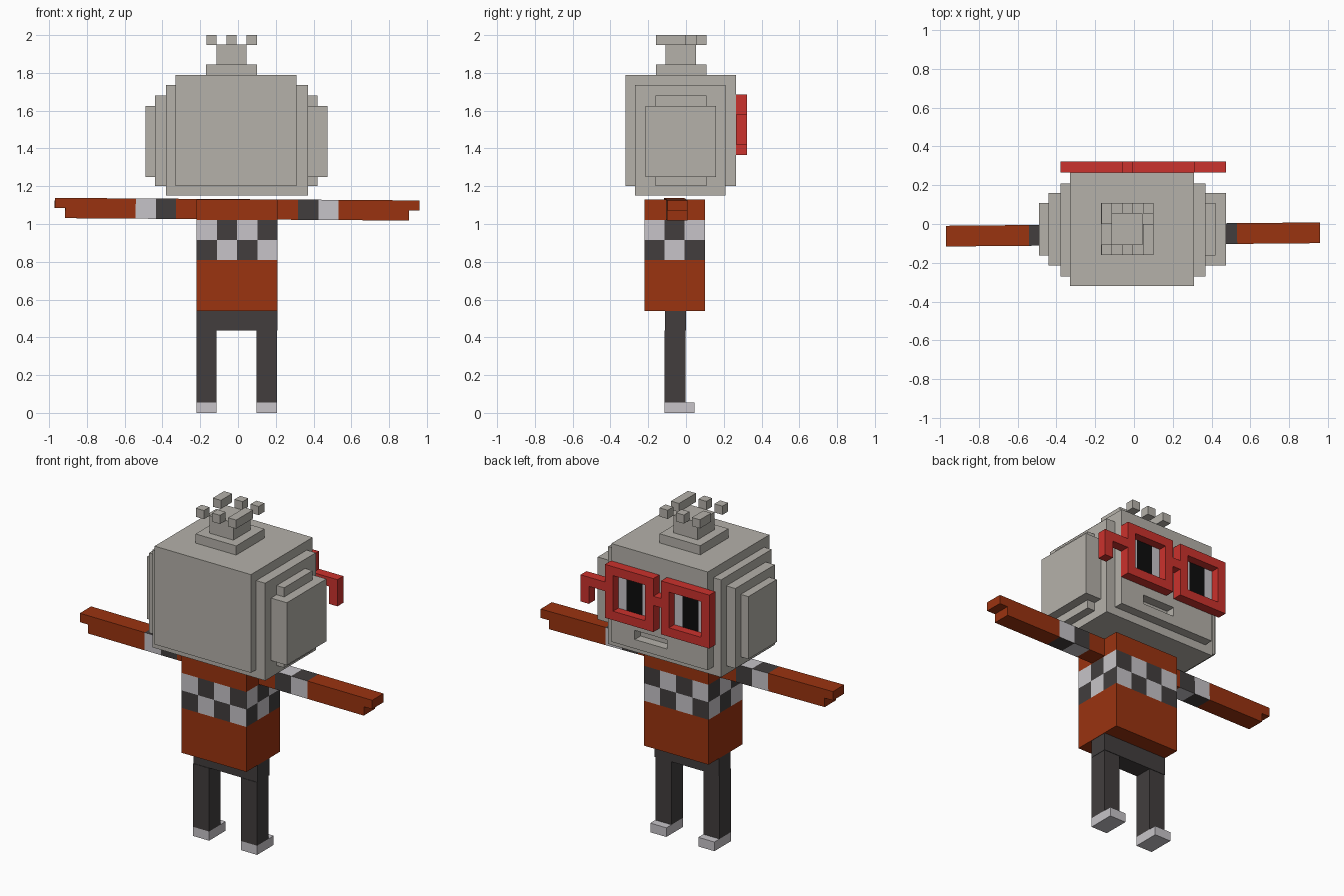
import bpy
import bmesh
from math import floor
from mathutils import Vector

default = bpy.data.objects.get("Cube")
if default:
    bpy.data.objects.remove(default, do_unlink=True)


def material(name, r, g, b):
    m = bpy.data.materials.new(name)
    m.use_nodes = True
    m.diffuse_color = (r, g, b, 1)
    bsdf = m.node_tree.nodes["Principled BSDF"]
    bsdf.inputs["Base Color"].default_value = (r, g, b, 1)
    bsdf.inputs["Roughness"].default_value = 0.9
    return m


GREY = material("warm grey", 0.46, 0.44, 0.40)
ORANGE = material("burnt orange", 0.325, 0.033, 0.005)
LIGHT = material("pale grey", 0.57, 0.55, 0.58)
DARK = material("charcoal", 0.054, 0.048, 0.048)
RED = material("red", 0.60, 0.032, 0.026)
BLACK = material("black", 0.004, 0.004, 0.004)

U = 0.0535  # edge of one block


def add_box(bm, xs, ys, zs):
    verts = bmesh.ops.create_cube(bm, size=1)["verts"]
    for v in verts:
        v.co = Vector([r[0] if c < 0 else r[1] for c, r in zip(v.co, (xs, ys, zs))])


def finish(bm, name, mats):
    mesh = bpy.data.meshes.new(name)
    bm.to_mesh(mesh)
    bm.free()
    for m in mats:
        mesh.materials.append(m)
    ob = bpy.data.objects.new(name, mesh)
    bpy.context.collection.objects.link(ob)
    return ob


def part(name, mat, *boxes):
    bm = bmesh.new()
    for b in boxes:
        add_box(bm, *b)
    return finish(bm, name, [mat])


def slice_mesh(bm, axis, positions):
    normal = Vector([float(i == axis) for i in range(3)])
    for p in positions:
        geom = bm.verts[:] + bm.edges[:] + bm.faces[:]
        bmesh.ops.bisect_plane(bm, geom=geom, plane_co=normal * p, plane_no=normal)


# Head: central block with a mouth recess
head = part("head", GREY, ((-0.33, 0.31), (-0.32, 0.265), (1.20, 1.79)))
cutter = part("mouth_cutter", GREY, ((-0.06, 0.155), (0.205, 0.4), (1.255, 1.31)))
cutter.hide_render = True
cutter.hide_viewport = True
cutter.display_type = 'WIRE'
cut = head.modifiers.new("mouth", 'BOOLEAN')
cut.operation = 'DIFFERENCE'
cut.solver = 'EXACT'
cut.object = cutter

# Stepped sides of the head
part("head_middle_layer", GREY, ((-0.38, 0.37), (-0.27, 0.21), (1.15, 1.735)))
part("right_cheek", GREY,
     ((-0.44, -0.3), (-0.215, 0.16), (1.20, 1.68)),
     ((-0.49, -0.3), (-0.162, 0.108), (1.25, 1.625)))
part("left_cheek", GREY,
     ((0.3, 0.42), (-0.162, 0.108), (1.20, 1.68)),
     ((0.3, 0.475), (-0.215, 0.16), (1.25, 1.625)))

# Top knot: base, stem and a ring of loose blocks
part("knot_base", GREY, ((-0.17, 0.10), (-0.16, 0.108), (1.79, 1.845)))
part("knot_stem", GREY, ((-0.115, 0.045), (-0.108, 0.054), (1.845, 1.95)))
tufts = []
for col, row, length in ((0, 0, 1), (0, 3, 2), (2, 0, 1), (2, 4, 1),
                         (4, 0, 1), (4, 1, 2), (4, 4, 1)):
    x, y = -0.168 + col * U, -0.16 + row * U
    tufts.append(((x, x + U), (y, y + U * length), (1.948, 2.0)))
part("knot_tufts", GREY, *tufts)

# Glasses: two square rims, a bridge and one bent side arm
DEPTH = (0.265, 0.322)
Z0, Z1 = 1.365, 1.686
for side, x in (("right", -0.38), ("left", -0.008)):
    w = 6 * U
    part(side + "_rim", RED,
         ((x, x + w), DEPTH, (Z0, Z0 + U)),
         ((x, x + w), DEPTH, (Z1 - U, Z1)),
         ((x, x + U), DEPTH, (Z0 + U, Z1 - U)),
         ((x + w - U, x + w), DEPTH, (Z0 + U, Z1 - U)))
    plate = (0.264, 0.272)
    for tag, mat, a, b in (("outer_white", LIGHT, 1, 2), ("pupil", BLACK, 2, 4),
                           ("inner_white", LIGHT, 4, 5)):
        part(side + "_eye_" + tag, mat,
             ((x + a * U, x + b * U), plate, (Z0 + U, Z1 - U)))
part("glasses_bridge", RED, ((-0.06, -0.008), DEPTH, (1.525, 1.58)))
part("glasses_side_arm", RED,
     ((0.31, 0.475), DEPTH, (1.525, 1.58)),
     ((0.42, 0.475), DEPTH, (1.42, 1.525)))

# Torso with a two-row checked band
X0, Y0, ROW = -0.22, -0.22, 0.915
CX, CY = 0.43 / 4, 0.32 / 3
bm = bmesh.new()
add_box(bm, (X0, X0 + 4 * CX), (Y0, Y0 + 3 * CY), (0.54, 1.13))
slice_mesh(bm, 2, (0.81, ROW, 1.02))
slice_mesh(bm, 0, [X0 + CX * i for i in (1, 2, 3)])
slice_mesh(bm, 1, [Y0 + CY * i for i in (1, 2)])
bm.normal_update()
for f in bm.faces:
    c, n = f.calc_center_median(), f.normal
    if abs(n.z) < 0.5 and 0.81 < c.z < 1.02:
        if abs(n.y) > 0.5:
            k = floor((c.x - X0) / CX)
        else:
            k = floor((c.y - Y0) / CY) + (n.x < 0)
        k += c.z < ROW
        f.material_index = 1 + k % 2
finish(bm, "torso", [ORANGE, LIGHT, DARK])

# Arms: one straight bar with checked bands and stepped hands
bm = bmesh.new()
add_box(bm, (-0.91, 0.91), (-U, U), (-U, U))
slice_mesh(bm, 0, [s * p for s in (-1, 1) for p in (0.323, 0.43, 0.537)])
for s in (-1, 1):
    add_box(bm, sorted((s * 0.91, s * 0.965)), (-U, U), (0, U))
bm.normal_update()
for f in bm.faces:
    c, n = f.calc_center_median(), f.normal
    reach = abs(c.x)
    if 0.323 < reach < 0.537 and abs(n.x) < 0.5:
        f.material_index = 1 + ((reach < 0.43) != (abs(n.z) > 0.5))
arms = finish(bm, "arms", [ORANGE, LIGHT, DARK])
arms.location = (-0.005, -0.054, 1.078)
arms.rotation_euler = (0, 0.007, 0.009)

# Trousers and shoes
part("hips", DARK, ((-0.22, 0.208), (-0.11, 0), (0.435, 0.54)))
for side, x in (("right", -0.22), ("left", 0.099)):
    xs = (x, x + 2 * U)
    part(side + "_leg", DARK, (xs, (-0.113, -0.003), (0.055, 0.435)))
    part(side + "_shoe", LIGHT, (xs, (-0.113, 0.045), (0, 0.055)))
